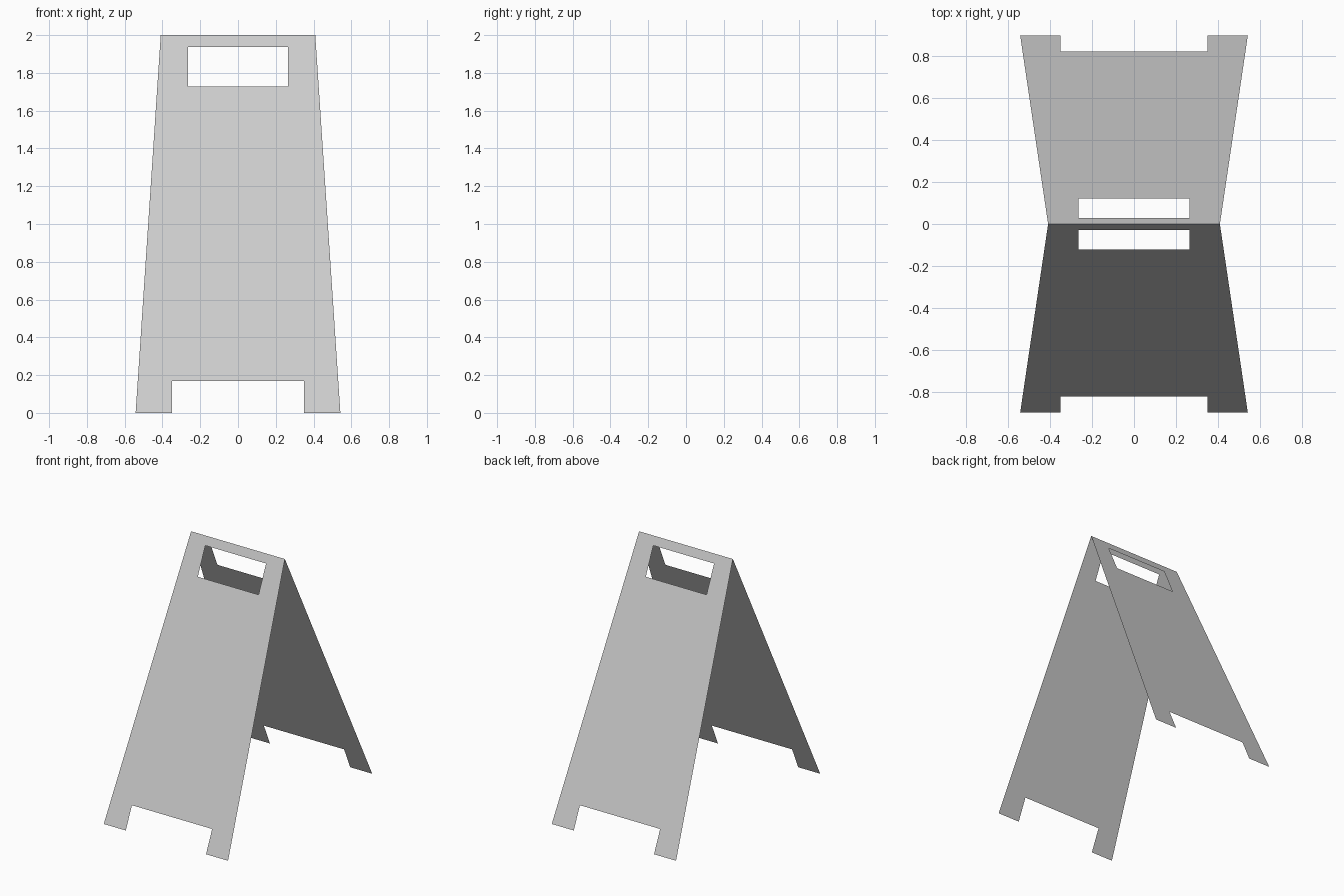
import bpy

if "Cube" in bpy.data.objects:
    bpy.data.objects.remove(bpy.data.objects["Cube"])

HEIGHT, SPREAD = 2.0, 0.898      # overall height, foot distance from the centre
FOOT_Z, SLOT_LOW, SLOT_TOP = 0.17, 1.727, 1.937
FOOT_X, SLOT_X = 0.35, 0.265


def edge(z):
    """Point on the tapered outer edge at height z."""
    return (0.542 - 0.0665 * z, z)


# Right half of one panel: foot, board, slot side, top rail (x, z)
HALF = [
    [(FOOT_X, 0), edge(0), edge(FOOT_Z), (FOOT_X, FOOT_Z)],
    [(0, FOOT_Z), (FOOT_X, FOOT_Z), edge(FOOT_Z), edge(SLOT_LOW),
     (SLOT_X, SLOT_LOW), (0, SLOT_LOW)],
    [(SLOT_X, SLOT_LOW), edge(SLOT_LOW), edge(SLOT_TOP), (SLOT_X, SLOT_TOP)],
    [(0, SLOT_TOP), (SLOT_X, SLOT_TOP), edge(SLOT_TOP), edge(HEIGHT), (0, HEIGHT)],
]


def panel(name, side):
    """Leaning thin sheet; side is -1 for the front and 1 for the back."""
    verts, faces = [], []
    for outline in HALF:
        ids = []
        for x, z in outline:
            co = (x, side * SPREAD * (1 - z / HEIGHT), z)
            if co not in verts:
                verts.append(co)
            ids.append(verts.index(co))
        faces.append(ids if side < 0 else ids[::-1])
    mesh = bpy.data.meshes.new(name)
    mesh.from_pydata(verts, [], faces)
    obj = bpy.data.objects.new(name, mesh)
    bpy.context.collection.objects.link(obj)
    mirror = obj.modifiers.new("mirror", 'MIRROR')
    mirror.use_clip = True


# Two panels meeting at the top ridge
panel("front_panel", -1)
panel("back_panel", 1)
